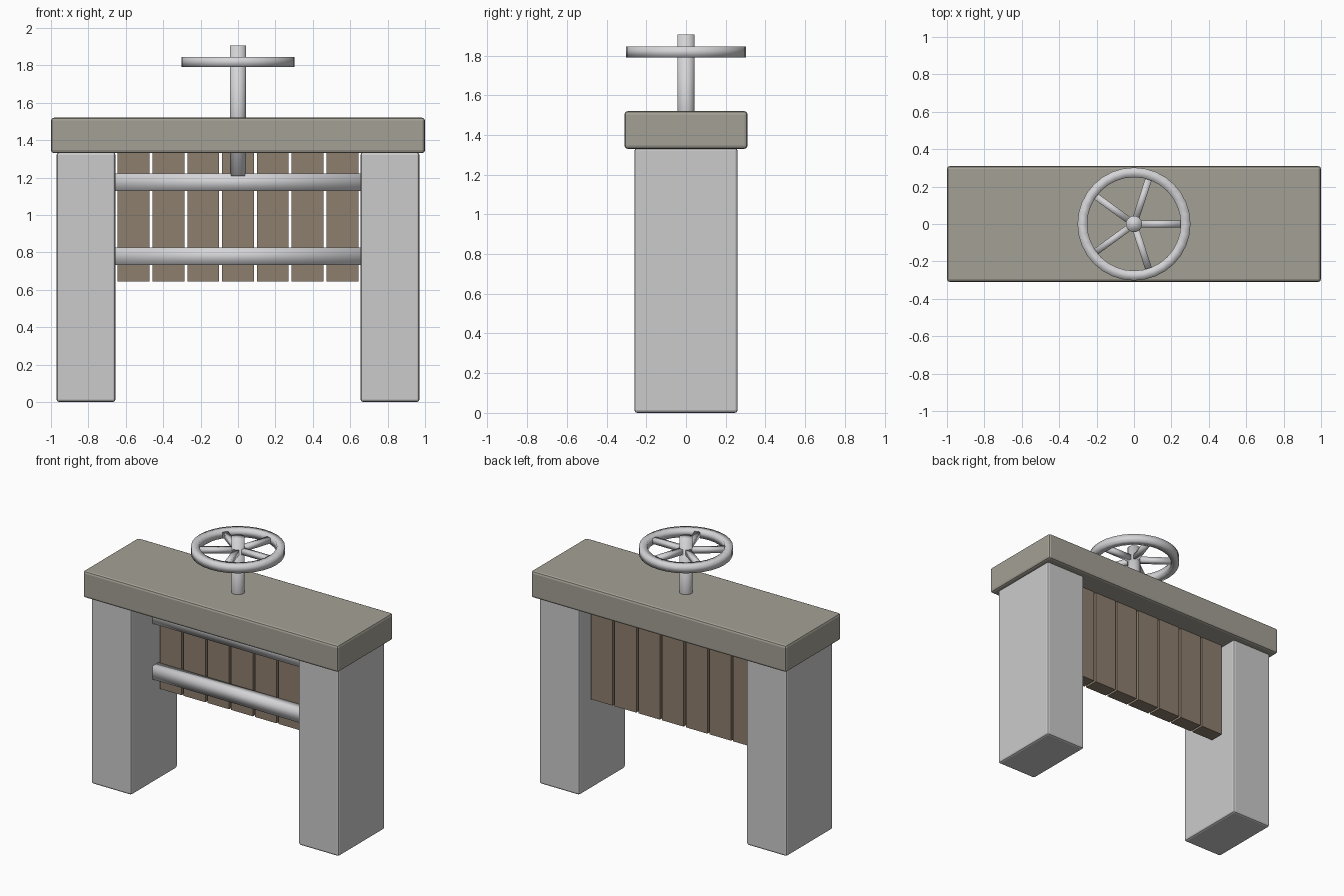
import bpy, bmesh, math
from mathutils import Matrix

if "Cube" in bpy.data.objects:
    bpy.data.objects.remove(bpy.data.objects["Cube"])


def material(name, rgb):
    m = bpy.data.materials.new(name)
    m.diffuse_color = (*rgb, 1)
    m.use_nodes = True
    m.node_tree.nodes["Principled BSDF"].inputs["Base Color"].default_value = m.diffuse_color
    return m


STONE = material("pale_stone", (0.60, 0.60, 0.60))
CAP = material("olive_stone", (0.37, 0.355, 0.30))
WOOD = material("brown_wood", (0.27, 0.21, 0.155))
METAL = material("light_metal", (0.66, 0.66, 0.68))


def finish(name, bm, mat, smooth=False):
    bmesh.ops.recalc_face_normals(bm, faces=bm.faces)
    for f in bm.faces:
        f.smooth = smooth
    me = bpy.data.meshes.new(name)
    bm.to_mesh(me)
    bm.free()
    me.materials.append(mat)
    ob = bpy.data.objects.new(name, me)
    bpy.context.collection.objects.link(ob)
    return ob


def box(name, x, y, z, mat, bevel=0, smooth=False):
    """Box from (min, max) ranges along each axis."""
    bm = bmesh.new()
    bmesh.ops.create_cube(bm, size=1)
    for v in bm.verts:
        for i, (a, b) in enumerate((x, y, z)):
            v.co[i] = (a + b) / 2 + v.co[i] * (b - a)
    if bevel:
        bmesh.ops.bevel(bm, geom=bm.edges[:], offset=bevel, segments=2,
                        profile=0.5, affect='EDGES')
    return finish(name, bm, mat, smooth)


# Pillars and the cap beam
for side, s in (("left", -1), ("right", 1)):
    box(side + "_pillar", sorted((s * 0.655, s * 0.97)), (-0.26, 0.26),
        (0, 1.335), STONE, 0.014)
box("cap_beam", (-1, 1), (-0.31, 0.31), (1.33, 1.52), CAP, 0.016)

# Gate planks
for i in range(7):
    cx = (i - 3) * 0.186
    box(f"gate_plank_{i + 1}", (cx - 0.085, cx + 0.085), (0.045, 0.147),
        (0.643, 1.34), WOOD)

# Cross rails on the front of the gate
for name, z in (("lower_rail", 0.78), ("upper_rail", 1.175)):
    box(name, (-0.656, 0.656), (-0.022, 0.05), (z - 0.047, z + 0.047),
        METAL, smooth=True)

# Screw stem
bm = bmesh.new()
bmesh.ops.create_cone(bm, cap_ends=True, segments=16, radius1=0.044,
                      radius2=0.044, depth=0.70,
                      matrix=Matrix.Translation((0, 0, 1.557)))
finish("screw_stem", bm, METAL, True)

# Handwheel rim with a square section
WHEEL_Z, N = 1.818, 32
bm = bmesh.new()
rings = []
for i in range(N):
    a = math.tau * i / N
    rings.append([bm.verts.new((r * math.cos(a), r * math.sin(a), WHEEL_Z + h))
                  for r, h in ((0.25, -0.027), (0.302, -0.027),
                               (0.302, 0.027), (0.25, 0.027))])
for i in range(N):
    p, q = rings[i], rings[(i + 1) % N]
    for k in range(4):
        m = (k + 1) % 4
        bm.faces.new((p[k], q[k], q[m], p[m]))
finish("wheel_rim", bm, METAL, True)

# Handwheel spokes
for i in range(5):
    ob = box(f"wheel_spoke_{i + 1}", (0.02, 0.255), (-0.018, 0.018),
             (WHEEL_Z - 0.018, WHEEL_Z + 0.018), METAL, smooth=True)
    ob.data.transform(Matrix.Rotation(math.tau * i / 5, 4, 'Z'))
